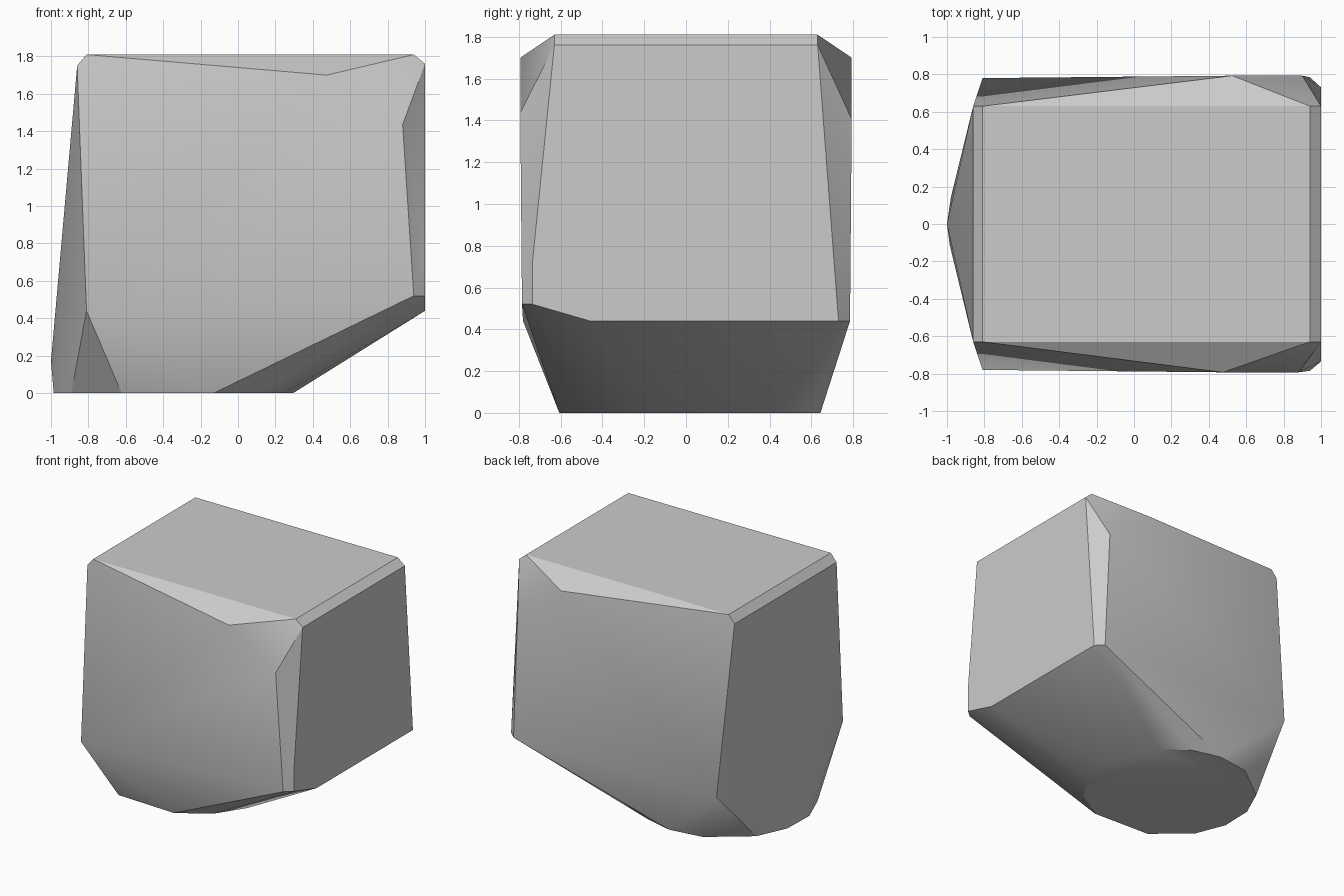
import bpy
import bmesh
from math import radians, cos, sin

default_cube = bpy.data.objects.get("Cube")
if default_cube:
    bpy.data.objects.remove(default_cube, do_unlink=True)

# Single stone colour
stone = bpy.data.materials.new("stone_grey")
stone.use_nodes = True
GREY = (0.6, 0.6, 0.6, 1.0)
stone.diffuse_color = GREY
stone.node_tree.nodes["Principled BSDF"].inputs["Base Color"].default_value = GREY

points = []

# Upper block corners, shared by the front and back sides
for side in (-1, 1):
    points += [
        (-0.81, side * 0.63, 1.81), (0.94, side * 0.63, 1.81),
        (-0.86, side * 0.63, 1.75), (1.0, side * 0.63, 1.76),
        (-0.81, side * 0.78, 0.44),
        (0.5 + side * 0.025, side * 0.793, 1.70),
        (0.89 + side * 0.01, side * 0.793, 1.42 - side * 0.015),
    ]

# Uneven lower corners of the overhanging end
points += [
    (0.94, -0.785, 0.52), (1.0, -0.735, 0.52), (1.0, -0.735, 0.72),
    (1.0, -0.46, 0.44), (1.0, 0.73, 0.44), (0.94, 0.785, 0.44),
]

# Rounded foot and the slight bulge above it
for angle in (0, 22, 43, 65, 86, 110, 144, 167, 190, 213, 245, 290, 315, 338):
    a = radians(angle)
    points.append((-0.35 + 0.645 * cos(a), 0.645 * sin(a), 0.0))
points.append((-1.0, 0.0, 0.17))

# Wrap the corners into one closed faceted boulder
bm = bmesh.new()
for p in points:
    bm.verts.new(p)
hull = bmesh.ops.convex_hull(bm, input=bm.verts[:])
loose = {g for g in hull["geom_interior"] + hull["geom_unused"]
         if isinstance(g, bmesh.types.BMVert)}
bmesh.ops.delete(bm, geom=list(loose), context='VERTS')
bmesh.ops.dissolve_limit(bm, angle_limit=radians(1),
                         verts=bm.verts[:], edges=bm.edges[:])
bmesh.ops.recalc_face_normals(bm, faces=bm.faces[:])

mesh = bpy.data.meshes.new("boulder")
bm.to_mesh(mesh)
bm.free()
mesh.materials.append(stone)
boulder = bpy.data.objects.new("boulder", mesh)
bpy.context.collection.objects.link(boulder)

# Soft facets with crisp main edges
bpy.ops.object.select_all(action='DESELECT')
boulder.select_set(True)
bpy.context.view_layer.objects.active = boulder
bpy.ops.object.shade_smooth_by_angle(angle=radians(30))
